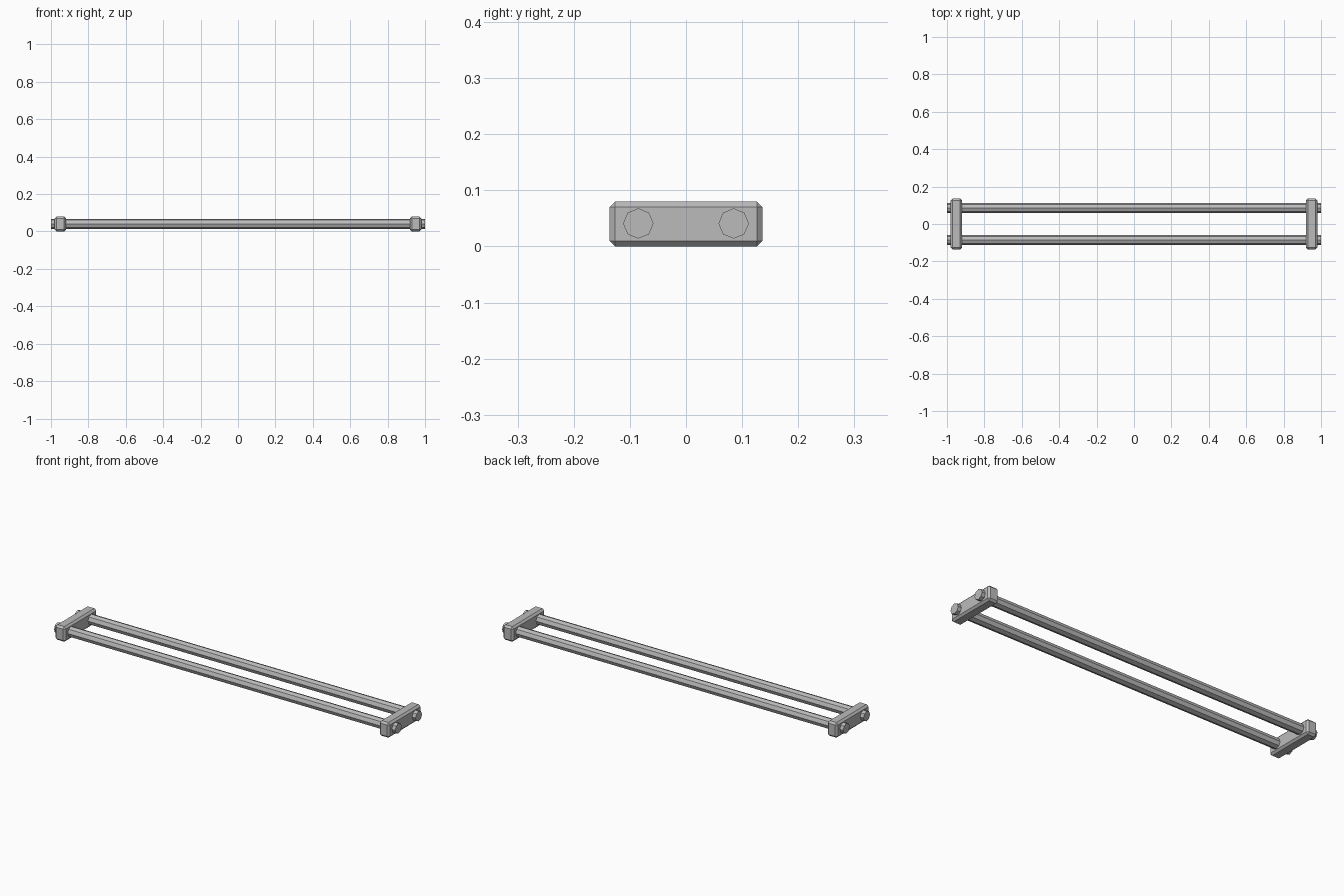
import bpy
import math

cube = bpy.data.objects.get("Cube")
if cube:
    bpy.data.objects.remove(cube, do_unlink=True)

HEIGHT = 0.08
ROD_Y = 0.085

# Single grey metal
metal = bpy.data.materials.new("grey_metal")
metal.use_nodes = True
grey = (0.5, 0.5, 0.5, 1)
metal.diffuse_color = grey
metal.node_tree.nodes["Principled BSDF"].inputs["Base Color"].default_value = grey


def finish(name):
    obj = bpy.context.object
    obj.name = name
    obj.data.materials.append(metal)
    return obj


# Octagonal rods running the full length, through both end plates
for side, sign in (("front", -1), ("back", 1)):
    bpy.ops.mesh.primitive_cylinder_add(
        vertices=8, radius=0.027, depth=2,
        location=(0, sign * ROD_Y, HEIGHT / 2 + 0.001),
        rotation=(0, math.pi / 2, 0))
    finish(side + "_rod")

# Chamfered end plates
for side, sign in (("right", -1), ("left", 1)):
    bpy.ops.mesh.primitive_cube_add(size=1, location=(sign * 0.95, 0, HEIGHT / 2))
    plate = finish(side + "_end_plate")
    plate.scale = (0.06, 0.273, HEIGHT)
    bpy.ops.object.transform_apply(location=False, rotation=False, scale=True)
    chamfer = plate.modifiers.new("chamfer", "BEVEL")
    chamfer.width = 0.01
    chamfer.segments = 1
